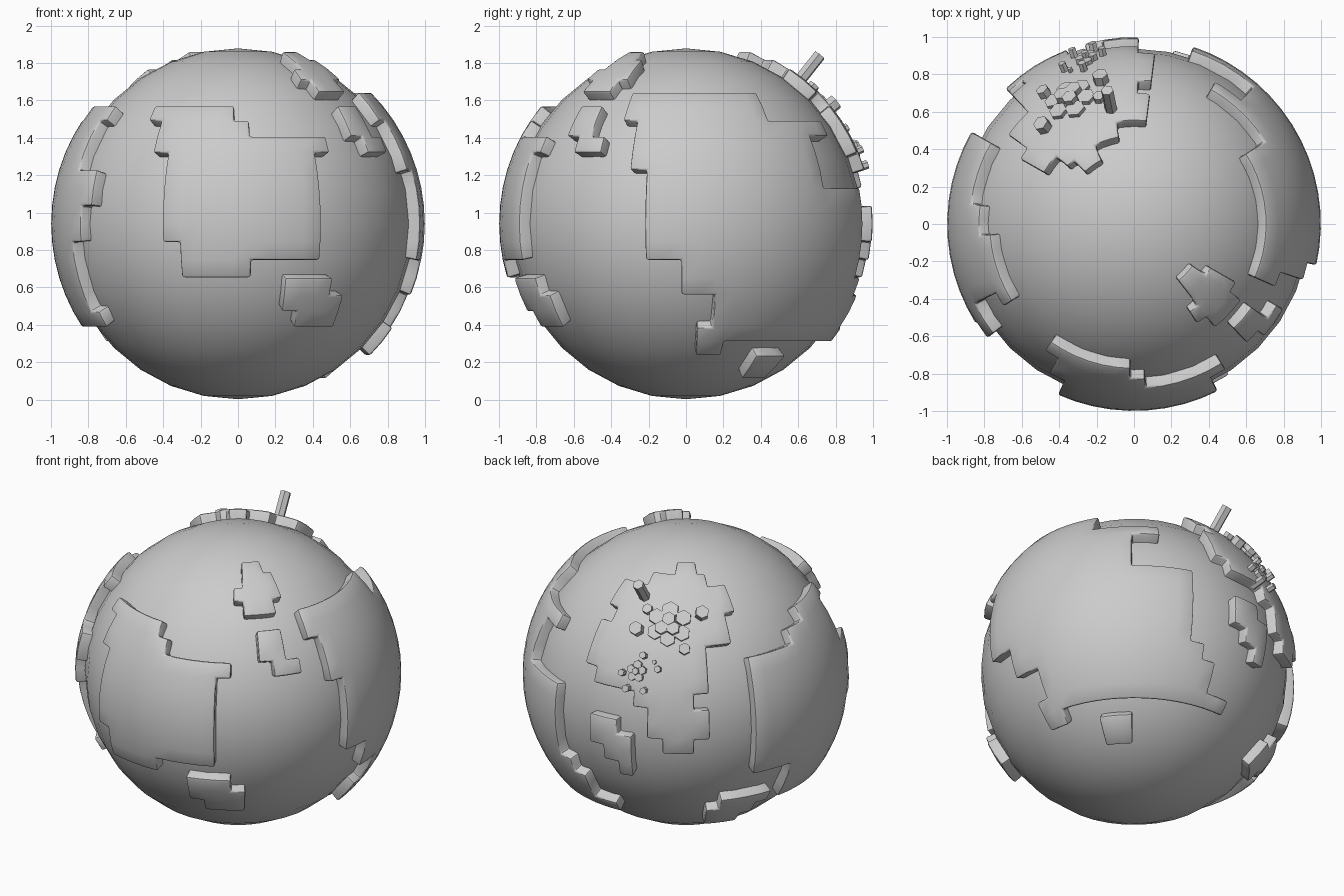
import bpy, bmesh
from math import sin, cos, radians
from mathutils import Vector, Matrix

if "Cube" in bpy.data.objects:
    bpy.data.objects.remove(bpy.data.objects["Cube"])

CENTER = Vector((0, 0, 0.94))
BALL_R, TOP_R, ROOT_R = 0.938, 0.999, 0.90
STEP = 5.625          # size of one map cell in degrees
SHIFT = -1.5          # longitude shift of the map grid


def direction(lon, lat):
    """Unit vector; lon 0 faces the front, +90 faces +x."""
    a, b = radians(lon), radians(lat)
    return Vector((cos(b) * sin(a), -cos(b) * cos(a), sin(b)))


def finish(bm, name, angle=35):
    me = bpy.data.meshes.new(name)
    bm.to_mesh(me)
    bm.free()
    ob = bpy.data.objects.new(name, me)
    bpy.context.collection.objects.link(ob)
    ob.location = CENTER
    bpy.ops.object.select_all(action='DESELECT')
    ob.select_set(True)
    bpy.context.view_layer.objects.active = ob
    bpy.ops.object.shade_smooth_by_angle(angle=radians(angle))
    return ob


def plate(name, bands, start=0):
    """Raised stepped plate. Each band: top row, bottom row, first col, end col."""
    bm = bmesh.new()
    grid = {}

    def vert(c, r):
        if (c, r) not in grid:
            d = direction((c + start) * STEP + SHIFT, r * STEP)
            grid[c, r] = bm.verts.new(d * TOP_R)
        return grid[c, r]

    for top, bottom, a, b in bands:
        for r in range(bottom, top + 1):
            for c in range(a, b):
                bm.faces.new((vert(c, r), vert(c + 1, r), vert(c + 1, r + 1), vert(c, r + 1)))
    # walls running down into the ball
    rim = [e for e in bm.edges if e.is_boundary]
    new = bmesh.ops.extrude_edge_only(bm, edges=rim)['geom']
    for v in new:
        if isinstance(v, bmesh.types.BMVert):
            v.co *= ROOT_R / TOP_R
    bmesh.ops.recalc_face_normals(bm, faces=bm.faces[:])
    if sum(f.normal.dot(f.calc_center_median()) for f in bm.faces) < 0:
        bmesh.ops.reverse_faces(bm, faces=bm.faces[:])
    # rounded rim and corners
    sharp = [e for e in bm.edges if len(e.link_faces) == 2
             and e.calc_face_angle(0) > radians(60)]
    bmesh.ops.bevel(bm, geom=sharp, offset=0.014, segments=2, profile=0.5,
                    affect='EDGES', clamp_overlap=True)
    return finish(bm, name)


def hex_cluster(name, lon, lat, posts):
    """Hexagonal posts around a point: east, north, radius, top distance."""
    bm = bmesh.new()
    up = direction(lon, lat)
    east = Vector((0, 0, 1)).cross(up).normalized()
    north = up.cross(east)
    for u, v, rad, top in posts:
        d = (up + east * u + north * v).normalized()
        side = north.cross(d).normalized()
        rot = Matrix((side, d.cross(side), d)).transposed().to_4x4()
        depth = top - 0.95
        mat = Matrix.Translation(d * (0.95 + depth / 2)) @ rot
        bmesh.ops.create_cone(bm, cap_ends=True, segments=6, radius1=rad,
                              radius2=rad, depth=depth, matrix=mat)
    return finish(bm, name, 25)


# ball
bm = bmesh.new()
bmesh.ops.create_uvsphere(bm, u_segments=32, v_segments=16, radius=BALL_R)
finish(bm, "ball")

# front plates
plate("front_plate", [
    (6, 6, -6, 0), (5, 5, -5, 1), (4, 4, -5, 6), (3, -1, -4, 5),
    (-2, -2, -3, 5), (-3, -3, -3, 1)])
plate("front_low_plate", [(-4, -4, 3, 6), (-5, -5, 3, 7), (-6, -6, 4, 7)])
plate("front_right_islet", [(6, 5, 8, 10), (4, 4, 9, 11)])
plate("upper_right_islet", [
    (11, 11, 7, 10), (10, 10, 7, 11), (9, 9, 6, 11), (8, 8, 7, 10)])

# right side plates, columns counted from +x
plate("right_plate", [
    (7, 6, -4, 6), (5, 5, -3, 11), (4, 3, -3, 9), (2, 2, -2, 9),
    (1, -2, -2, 13), (-3, -3, 0, 13), (-4, -4, 0, 14), (-6 + 1, -6, 2, 15),
    (-7, -7, 1, 17), (-8, -8, 1, 3)], start=16)
plate("right_low_islet", [(-9, -10, 6, 9)], start=16)

# left side plates
plate("left_plate", [
    (6, 6, -15, -10), (5, 5, -17, -11), (4, 3, -21, -11), (2, 1, -21, -9),
    (0, -1, -21, -10), (-2, -3, -21, -11), (-4, -5, -18, -11), (-6, -6, -18, -10)])
plate("back_left_low_plate", [(-6, -6, -23, -19), (-7, -7, -24, -20), (-8, -8, -24, -21)])

# back plates
plate("back_plate", [
    (11, 11, -27, -24), (10, 10, -30, -23), (9, 8, -33, -21), (7, 7, -32, -22),
    (6, 6, -33, -22), (5, 4, -33, -24), (3, 3, -32, -24), (2, 2, -29, -25),
    (1, 0, -28, -24), (-1, -1, -27, -25)])
plate("back_islet", [(0, 0, -32, -30), (-1, -1, -32, -29), (-2, -2, -31, -29), (-3, -3, -30, -29)])

# hexagonal posts on the back plate
hex_cluster("large_hex_cluster", -153, 41.6, [
    (0.0, 0.09, 0.055, 1.02), (-0.08, 0.045, 0.05, 1.02), (0.085, 0.045, 0.05, 1.02),
    (-0.08, -0.05, 0.05, 1.015), (0.085, -0.05, 0.05, 1.015), (0.0, -0.09, 0.05, 1.015),
    (-0.04, -0.03, 0.042, 1.045), (0.03, -0.03, 0.042, 1.045), (0.0, 0.025, 0.042, 1.05),
    (0.195, 0.085, 0.043, 1.05), (-0.195, -0.04, 0.043, 1.05),
    (0.11, -0.15, 0.036, 1.04), (-0.14, 0.09, 0.032, 1.03), (-0.175, 0.185, 0.034, 1.16)])
hex_cluster("small_hex_cluster", -164, 24, [
    (0.0, 0.04, 0.028, 1.02), (0.035, 0.01, 0.026, 1.03), (-0.035, 0.01, 0.026, 1.03),
    (0.02, -0.035, 0.026, 1.025), (-0.025, -0.035, 0.026, 1.025), (0.0, 0.0, 0.022, 1.05),
    (0.03, 0.1, 0.022, 1.045), (0.13, 0.03, 0.022, 1.045), (0.1, 0.07, 0.014, 1.02),
    (-0.09, -0.02, 0.022, 1.04), (-0.05, -0.11, 0.024, 1.045), (0.06, -0.11, 0.022, 1.045)])
